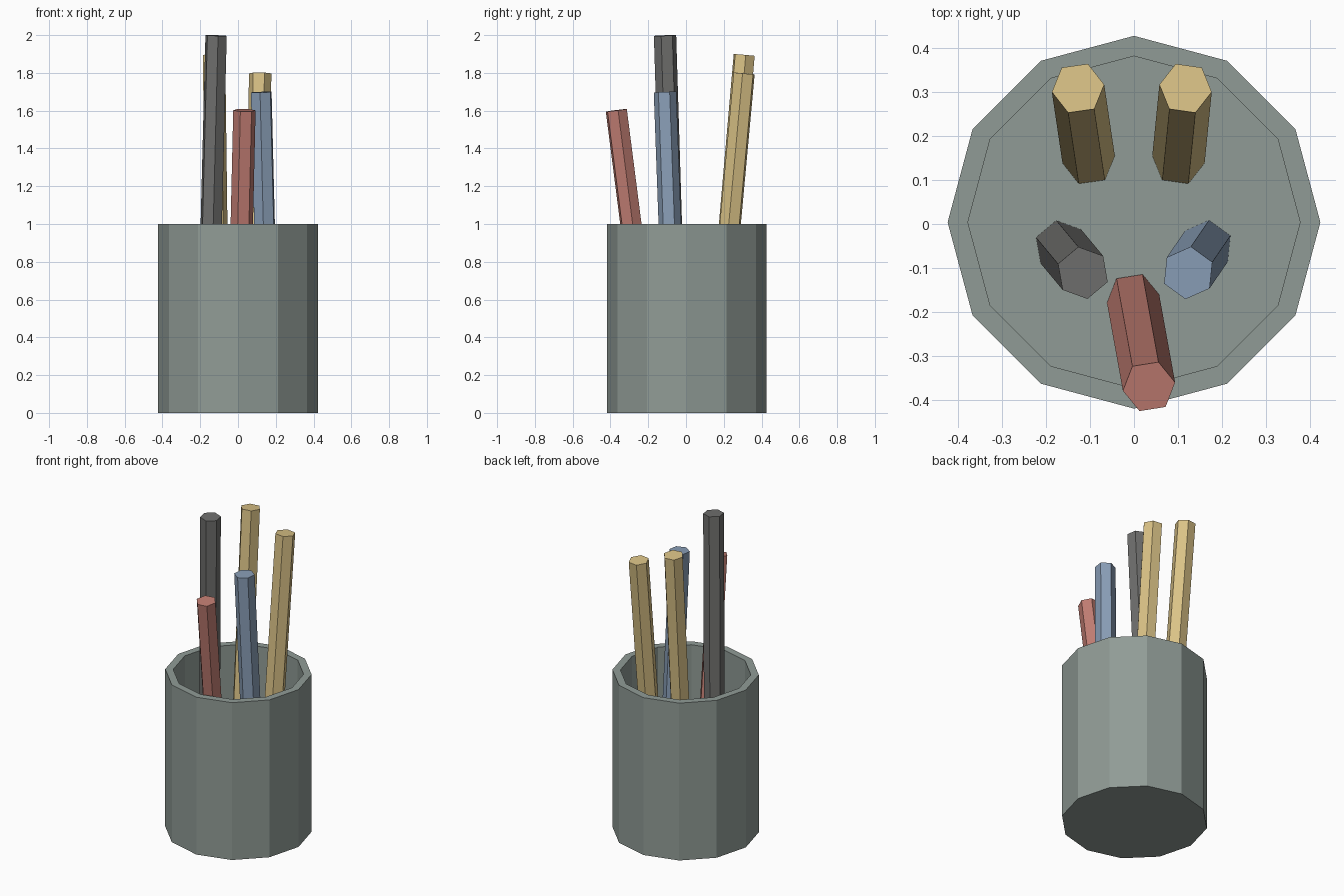
import bpy, bmesh
from math import cos, sin, radians, tau
from mathutils import Vector, Matrix

if "Cube" in bpy.data.objects:
    bpy.data.objects.remove(bpy.data.objects["Cube"])

FLOOR = 0.05      # thickness of the cup floor
CUP_Y = 0.004     # keeps the whole model centred on y


def material(name, rgb):
    mat = bpy.data.materials.new(name)
    mat.diffuse_color = (*rgb, 1)
    mat.use_nodes = True
    mat.node_tree.nodes["Principled BSDF"].inputs["Base Color"].default_value = mat.diffuse_color
    return mat


def add_object(name, bm, mat):
    bmesh.ops.recalc_face_normals(bm, faces=bm.faces)
    mesh = bpy.data.meshes.new(name)
    bm.to_mesh(mesh)
    bm.free()
    mesh.materials.append(mat)
    obj = bpy.data.objects.new(name, mesh)
    bpy.context.collection.objects.link(obj)
    return obj


def make_cup(name, sides, profile, mat):
    """Rings from a (radius, z) profile, bridged and capped at both ends."""
    bm = bmesh.new()
    rings = [[bm.verts.new((r * cos(tau * i / sides), CUP_Y + r * sin(tau * i / sides), z))
              for i in range(sides)] for r, z in profile]
    for a, b in zip(rings, rings[1:]):
        for i in range(sides):
            j = (i + 1) % sides
            bm.faces.new((a[i], a[j], b[j], b[i]))
    bm.faces.new(rings[0])
    bm.faces.new(rings[-1])
    return add_object(name, bm, mat)


def make_pencil(name, foot, tip, twist, mat, radius=0.06, sides=6):
    """Plain six-sided stick from foot to tip, with square-cut ends."""
    foot, tip = Vector(foot), Vector(tip)
    axis = tip - foot
    tilt = Vector((0, 0, 1)).rotation_difference(axis).to_matrix().to_4x4()
    spin = Matrix.Rotation(radians(twist), 4, 'Z')
    bm = bmesh.new()
    ring = [bm.verts.new((radius * cos(tau * i / sides), radius * sin(tau * i / sides), 0))
            for i in range(sides)]
    base = bm.faces.new(ring)
    top = bmesh.ops.extrude_face_region(bm, geom=[base], use_keep_orig=True)
    bmesh.ops.translate(bm, vec=(0, 0, axis.length),
                        verts=[v for v in top["geom"] if isinstance(v, bmesh.types.BMVert)])
    bm.transform(Matrix.Translation(foot) @ tilt @ spin)
    return add_object(name, bm, mat)


cup_mat = material("cup_grey_green", (0.28, 0.33, 0.305))
yellow = material("yellow", (0.70, 0.54, 0.24))
red = material("red", (0.52, 0.20, 0.165))
blue = material("blue", (0.25, 0.34, 0.47))
charcoal = material("charcoal", (0.16, 0.16, 0.155))

# Cup: outer wall, rim, inner wall, floor
make_cup("cup", 12, [(0.423, 0), (0.423, 1), (0.377, 1), (0.377, FLOOR)], cup_mat)

# Pencils: name, foot xy, tip, twist, colour
pencils = [
    ("yellow_pencil_left", (-0.103, 0.147), (-0.127, 0.308, 1.895), 8, yellow),
    ("yellow_pencil_right", (0.101, 0.147), (0.117, 0.308, 1.797), -8, yellow),
    ("charcoal_pencil", (-0.166, -0.051), (-0.116, -0.111, 1.998), 40, charcoal),
    ("blue_pencil", (0.164, -0.051), (0.123, -0.111, 1.698), 24, blue),
    ("red_pencil", (-0.002, -0.170), (0.034, -0.369, 1.602), 9, red),
]
for name, (x, y), tip, twist, mat in pencils:
    make_pencil(name, (x, y, FLOOR), tip, twist, mat)
